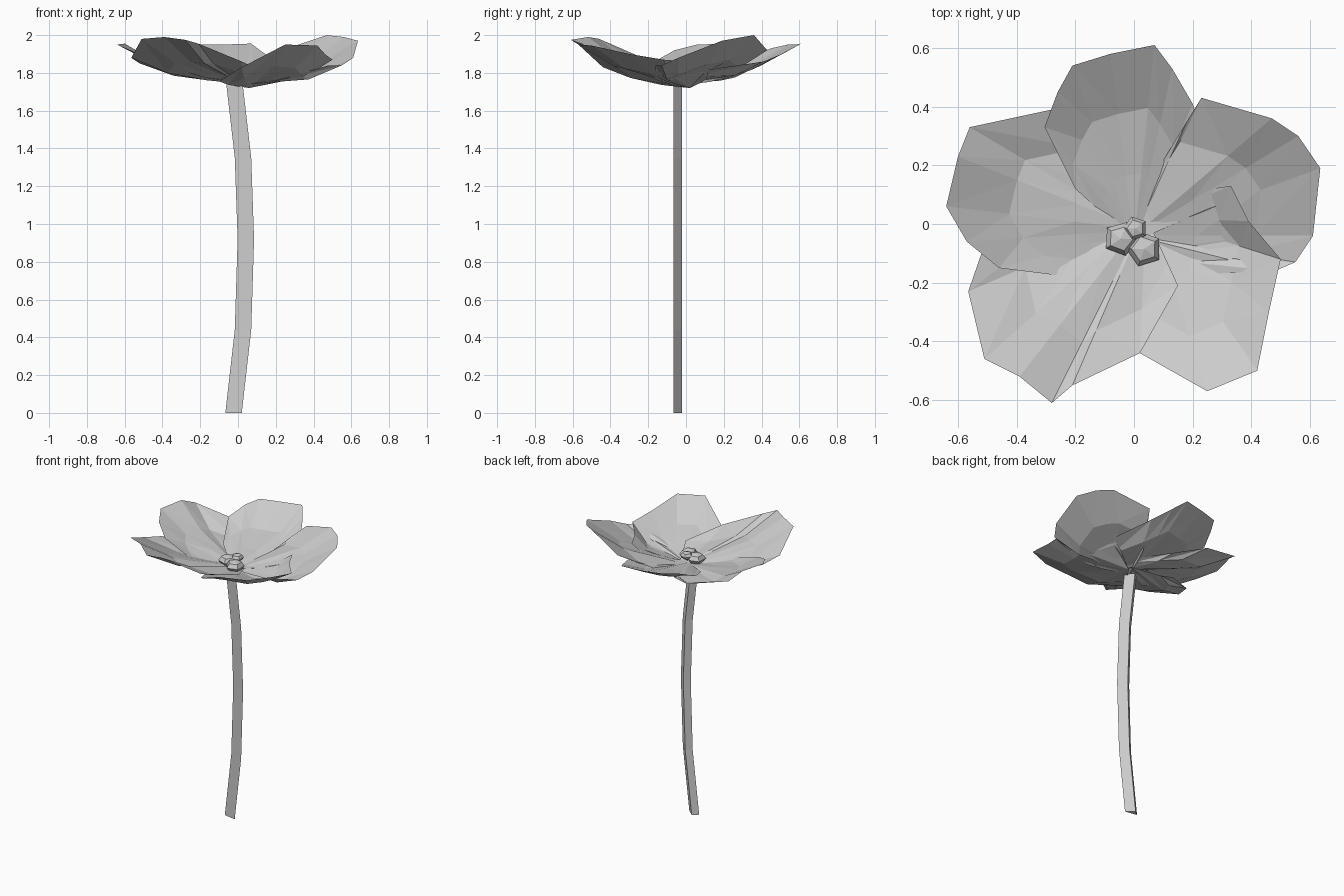
import bpy, bmesh, math, random
from mathutils import Vector

random.seed(4)


def finish(bm, name):
    mesh = bpy.data.meshes.new(name)
    bm.to_mesh(mesh)
    bm.free()
    obj = bpy.data.objects.new(name, mesh)
    bpy.context.collection.objects.link(obj)
    return obj


# Petal: open cupped fan from a base point out to a rim line
def petal(name, base, rim):
    bm = bmesh.new()
    base = Vector(base)
    hub = bm.verts.new(base)
    n = len(rim) - 1
    rings = []
    for t, sag in ((0.35, 0.03), (0.68, 0.05)):
        ring = []
        for i, p in enumerate(rim):
            reach = min(1, (Vector(p) - base).length / 0.55)
            v = base.lerp(Vector(p), t)
            v.z -= sag * reach * (0.3 + 0.7 * math.sin(math.pi * i / n))
            if 0 < i < n:
                v.z += random.uniform(-0.004, 0.004)
            ring.append(bm.verts.new(v))
        rings.append(ring)
    rings.append([bm.verts.new(p) for p in rim])
    for i in range(n):
        bm.faces.new((hub, rings[0][i], rings[0][i + 1]))
        for a, b in zip(rings, rings[1:]):
            bm.faces.new((a[i], b[i], b[i + 1]))
            bm.faces.new((a[i], b[i + 1], a[i + 1]))
    bmesh.ops.recalc_face_normals(bm, faces=bm.faces)
    if sum(f.normal.z for f in bm.faces) < 0:
        bmesh.ops.reverse_faces(bm, faces=bm.faces)
    return finish(bm, name)


petal("back_petal", (0, -0.06, 1.75),
      [(0.17, 0.02, 1.765), (0.3, 0.07, 1.81), (0.2, 0.41, 1.86), (0.13, 0.53, 1.91),
       (0.07, 0.61, 1.955), (-0.08, 0.58, 1.95), (-0.21, 0.54, 1.95), (-0.26, 0.45, 1.93),
       (-0.305, 0.33, 1.88), (-0.2, 0.12, 1.8)])
petal("right_petal", (0, -0.04, 1.735),
      [(0.25, -0.17, 1.77), (0.48, -0.16, 1.84), (0.55, -0.13, 1.84), (0.61, -0.04, 1.88),
       (0.635, 0.19, 1.97), (0.56, 0.3, 1.99), (0.47, 0.36, 2.0), (0.23, 0.43, 1.92),
       (0.18, 0.35, 1.87), (0.09, 0.2, 1.77)])
petal("front_right_petal", (0.06, 0.02, 1.72),
      [(-0.1, -0.2, 1.755), (0.02, -0.44, 1.83), (0.25, -0.57, 1.95), (0.42, -0.5, 1.945),
       (0.46, -0.3, 1.9), (0.5, -0.12, 1.87), (0.39, 0.01, 1.86), (0.33, 0.13, 1.86),
       (0.2, 0.11, 1.77)])
petal("front_left_petal", (0.04, 0.03, 1.74),
      [(-0.3, 0.03, 1.79), (-0.52, -0.1, 1.85), (-0.565, -0.23, 1.88), (-0.51, -0.46, 1.98),
       (-0.39, -0.52, 1.99), (-0.28, -0.61, 1.975), (-0.21, -0.55, 1.955), (0.02, -0.44, 1.86),
       (0.15, -0.21, 1.8)])
petal("left_petal", (0.03, -0.02, 1.75),
      [(0.035, 0.12, 1.775), (-0.1, 0.27, 1.79), (-0.28, 0.39, 1.84), (-0.56, 0.33, 1.91),
       (-0.6, 0.23, 1.955), (-0.64, 0.06, 1.95), (-0.57, -0.06, 1.92), (-0.46, -0.15, 1.87),
       (-0.22, -0.18, 1.79)])

# Stem: three-sided, gently bowed along its height
bm = bmesh.new()
section = [(-0.067, -0.05), (0.02, -0.065), (-0.03, -0.02)]
path = [(0, 0), (0.05, 0.44), (0.065, 0.92), (0.05, 1.35), (0.005, 1.74)]
rings = [[bm.verts.new((x + dx, y, z)) for x, y in section] for dx, z in path]
for a, b in zip(rings, rings[1:]):
    for i in range(3):
        j = (i + 1) % 3
        bm.faces.new((a[i], a[j], b[j], b[i]))
bm.faces.new(rings[0])
bm.faces.new(rings[-1])
bmesh.ops.recalc_face_normals(bm, faces=bm.faces)
finish(bm, "stem")

# Five-sided pollen beads in the middle
for i, (x, y, z, r, turn) in enumerate([(-0.045, -0.05, 1.79, 0.06, 0.9),
                                        (0.035, -0.085, 1.785, 0.062, 0.3),
                                        (0.005, -0.015, 1.81, 0.042, 0.3)]):
    bpy.ops.mesh.primitive_uv_sphere_add(segments=5, ring_count=4, radius=r, location=(x, y, z))
    bead = bpy.context.object
    bead.name = f"pollen_bead_{i + 1}"
    bead.scale.z = 0.6
    bead.rotation_euler.z = turn
